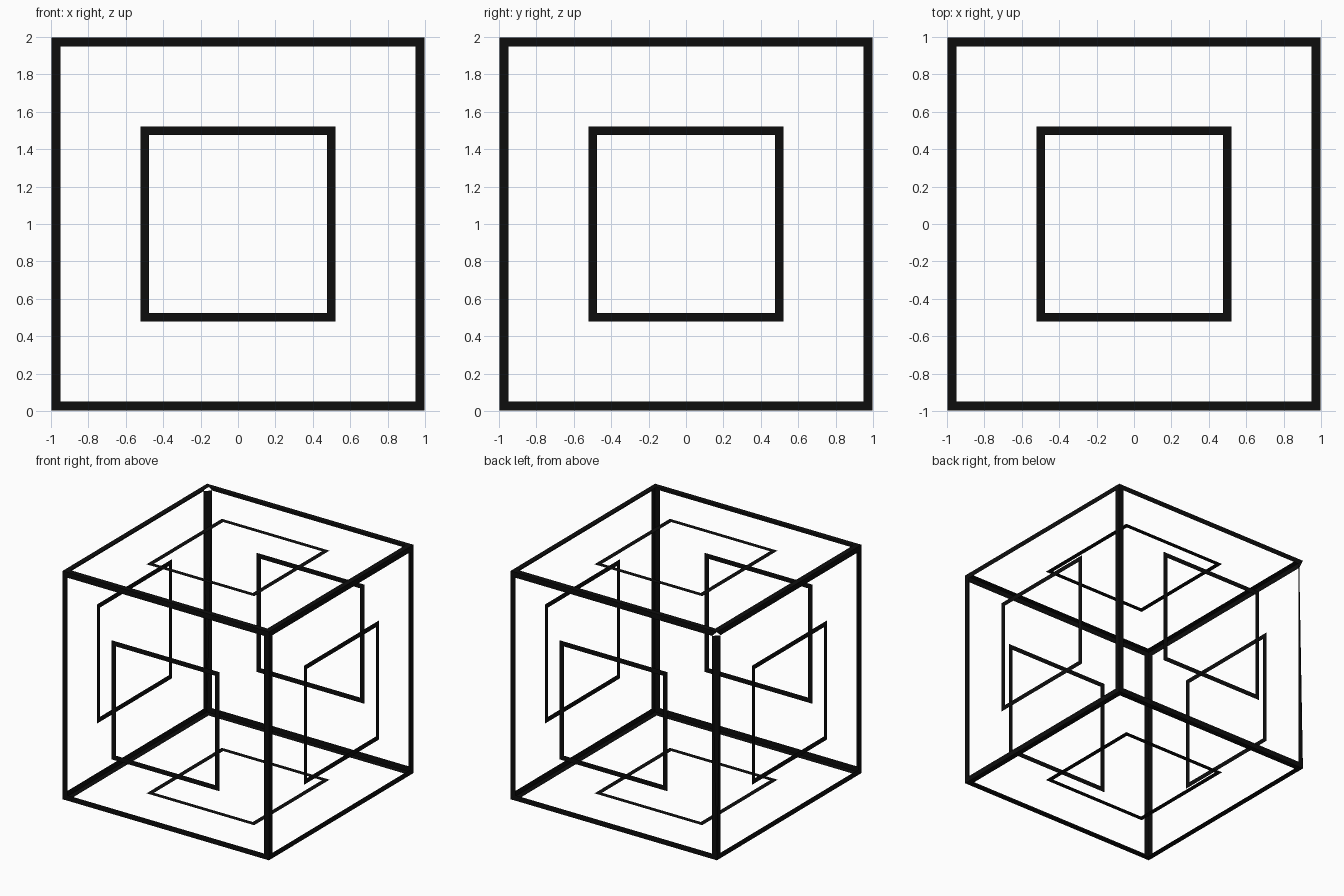
import bpy, bmesh
from mathutils import Vector

if "Cube" in bpy.data.objects:
    bpy.data.objects.remove(bpy.data.objects["Cube"])

black = bpy.data.materials.new("near_black")
black.diffuse_color = (0.004, 0.004, 0.004, 1)
black.use_nodes = True
black.node_tree.nodes["Principled BSDF"].inputs["Base Color"].default_value = black.diffuse_color
CENTRE = Vector((0, 0, 1))


def add_face(bm, points):
    bm.faces.new([bm.verts.new(p + CENTRE) for p in points])


def add_ring(bm, axis, side, dist, outer, inner, skip=None):
    # flat square ring of four mitred strips on one side of the cube
    def place(a, b):
        p = Vector((0, 0, 0))
        p[axis] = side * dist
        p[(axis + 1) % 3] = a * side
        p[(axis + 2) % 3] = b
        return p
    corners = [(-1, -1), (1, -1), (1, 1), (-1, 1)]
    for i in range(4):
        a, b = corners[i], corners[(i + 1) % 4]
        pts = [place(a[0] * outer, a[1] * outer), place(b[0] * outer, b[1] * outer),
               place(b[0] * inner, b[1] * inner), place(a[0] * inner, a[1] * inner)]
        if skip and skip(sum(pts, Vector()) / 4):
            continue
        add_face(bm, pts)


def finish(bm, name):
    bmesh.ops.remove_doubles(bm, verts=bm.verts, dist=0.0005)
    mesh = bpy.data.meshes.new(name)
    bm.to_mesh(mesh)
    bm.free()
    mesh.materials.append(black)
    bpy.context.collection.objects.link(bpy.data.objects.new(name, mesh))


# outer cube edges: flat strips folded around every edge
O, I = 0.997, 0.95
bm = bmesh.new()
for axis in range(3):
    for side in (-1, 1):
        add_ring(bm, axis, side, O, O, I, lambda c: c.x < -0.9 and c.y > 0.9)
# back left upright: folded at its foot, flattening to a diagonal strip at the top
foot = Vector((-O, O, -O))
left = [Vector((-O, I, z)) for z in (-I, I)]
back = [Vector((-I, O, z)) for z in (-I, I)]
add_face(bm, [foot, left[1], left[0]])
add_face(bm, [foot, back[0], back[1]])
add_face(bm, [foot, back[1], left[1]])
finish(bm, "cube_edges")

# small square outline in the middle of each side
bm = bmesh.new()
for axis in range(3):
    for side in (-1, 1):
        add_ring(bm, axis, side, 1.0, 0.52, 0.477)
finish(bm, "side_squares")
